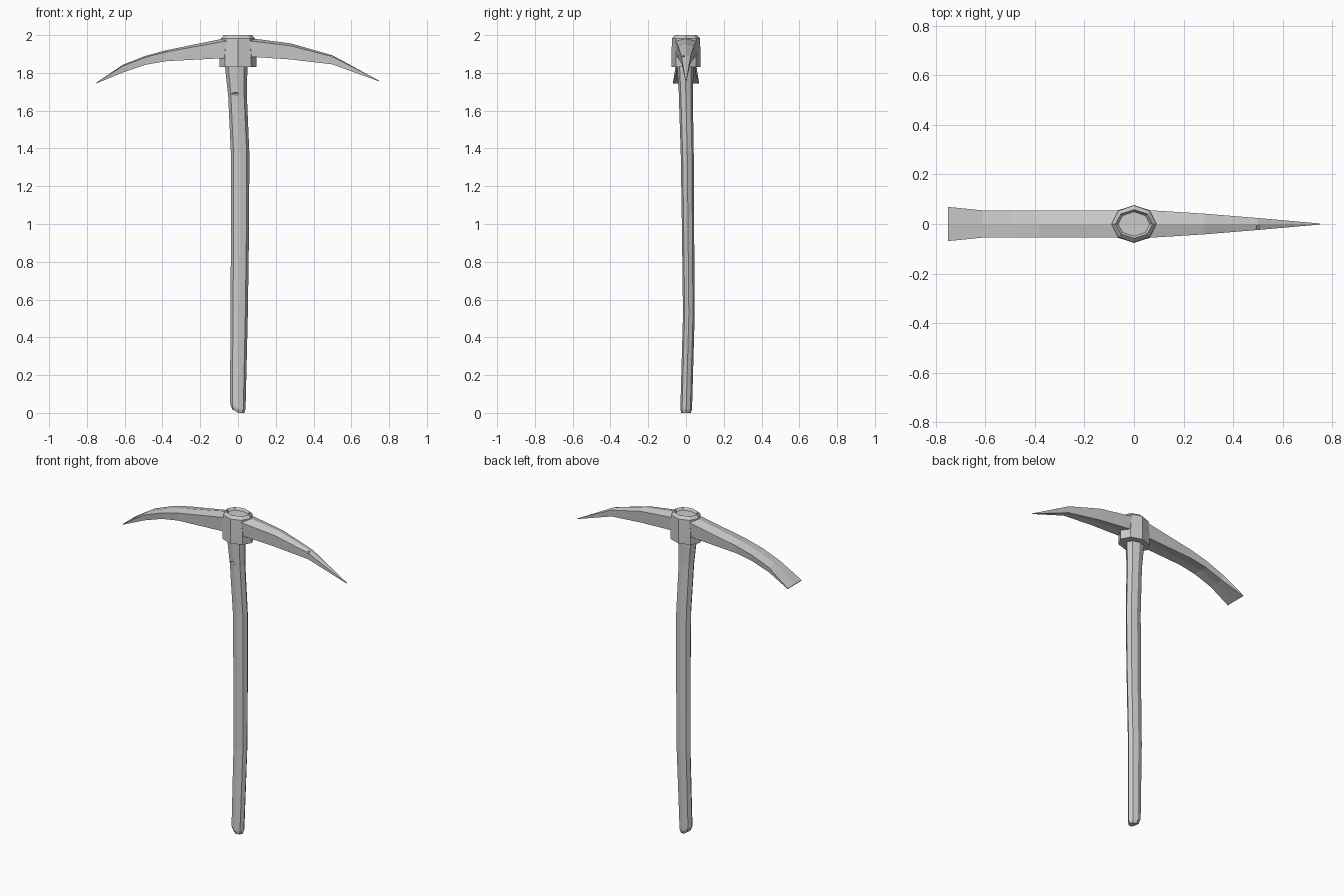
import bpy, bmesh
from math import sin, cos, pi
from mathutils import Vector, Euler

if "Cube" in bpy.data.objects:
    bpy.data.objects.remove(bpy.data.objects["Cube"])


def loft(name, rings):
    """Skin a closed flat-faced solid through rings of equal point count."""
    bm = bmesh.new()
    vs = [[bm.verts.new(p) for p in r] for r in rings]
    n = len(vs[0])
    for a, b in zip(vs, vs[1:]):
        for i in range(n):
            j = (i + 1) % n
            bm.faces.new((a[i], a[j], b[j], b[i]))
    bm.faces.new(vs[0])
    bm.faces.new(vs[-1])
    bmesh.ops.recalc_face_normals(bm, faces=bm.faces)
    me = bpy.data.meshes.new(name)
    bm.to_mesh(me)
    bm.free()
    ob = bpy.data.objects.new(name, me)
    bpy.context.collection.objects.link(ob)
    return ob


def octagon(x0, x1, y0, y1, z):
    cx, cy, rx, ry = (x0 + x1) / 2, (y0 + y1) / 2, (x1 - x0) / 2, (y1 - y0) / 2
    return [Vector((cx + rx * cos(i * pi / 4), cy + ry * sin(i * pi / 4), z))
            for i in range(8)]


def nick(ob, loc, rot, size):
    """Chip a small wedge out of an object."""
    bpy.ops.mesh.primitive_cube_add(size=1, location=loc, rotation=rot)
    cutter = bpy.context.object
    cutter.scale = size
    cutter.hide_render = True
    mod = ob.modifiers.new("nick", 'BOOLEAN')
    mod.operation = 'DIFFERENCE'
    mod.object = cutter
    mod.solver = 'EXACT'
    bpy.context.view_layer.objects.active = ob
    bpy.ops.object.modifier_apply(modifier=mod.name)
    bpy.data.objects.remove(cutter)


# Handle: slightly bent octagonal shaft (x0, x1, y0, y1, z)
sections = [
    (-0.03, 0.033, -0.025, 0.025, 0.0),
    (-0.042, 0.04, -0.03, 0.032, 0.02),
    (-0.04, 0.052, -0.016, 0.046, 0.52),
    (-0.037, 0.059, -0.022, 0.043, 1.0),
    (-0.038, 0.06, -0.028, 0.041, 1.38),
    (-0.052, 0.047, -0.038, 0.036, 1.68),
    (-0.07, 0.05, -0.047, 0.04, 1.84),
    (-0.065, 0.065, -0.048, 0.046, 1.97),
]
rings = [octagon(*s) for s in sections]
for r, k in ((rings[0], 0.6), (rings[1], 0.7)):   # worn corner at the foot
    for p in r:
        p.z += k * max(0.0, -p.x)
handle = loft("handle", rings)
nick(handle, (-0.025, -0.036, 1.69), (0.785, 0, 0), (0.05, 0.012, 0.012))

# Socket: octagonal collar with a raised, recessed rim
loft("socket", [
    octagon(-0.098, 0.098, -0.076, 0.076, 1.832),
    octagon(-0.098, 0.098, -0.076, 0.076, 1.885),
    octagon(-0.09, 0.09, -0.075, 0.075, 1.983),
    octagon(-0.075, 0.075, -0.058, 0.058, 2.0),
    octagon(-0.064, 0.064, -0.049, 0.049, 1.985),
])

# Head: flared adze blade on -x, spike on +x (x, half width, top z, bottom z)
stations = [
    (-0.75, 0.069, 1.748, 1.744),
    (-0.61, 0.055, 1.843, 1.802),
    (-0.49, 0.055, 1.89, 1.843),
    (-0.38, 0.055, 1.92, 1.862),
    (-0.07, 0.055, 1.983, 1.878),
    (0.07, 0.055, 1.983, 1.885),
    (0.28, 0.042, 1.956, 1.871),
    (0.5, 0.024, 1.893, 1.845),
    (0.75, 0.002, 1.757, 1.754),
]


def blade_ring(x, w, t, b):
    c = 0.15 * (t - b)
    u = w * (0.9 if t - b > 0.01 else 1)
    return [Vector((x, y, z)) for y, z in
            ((-w, t - c), (0, t), (w, t - c), (u, b), (0, b + c * 0.4), (-u, b))]


head = loft("pick_head", [blade_ring(*s) for s in stations])
nick(head, (0.5, -0.022, 1.888), (0, 0.785, 0.1), (0.012, 0.03, 0.012))
